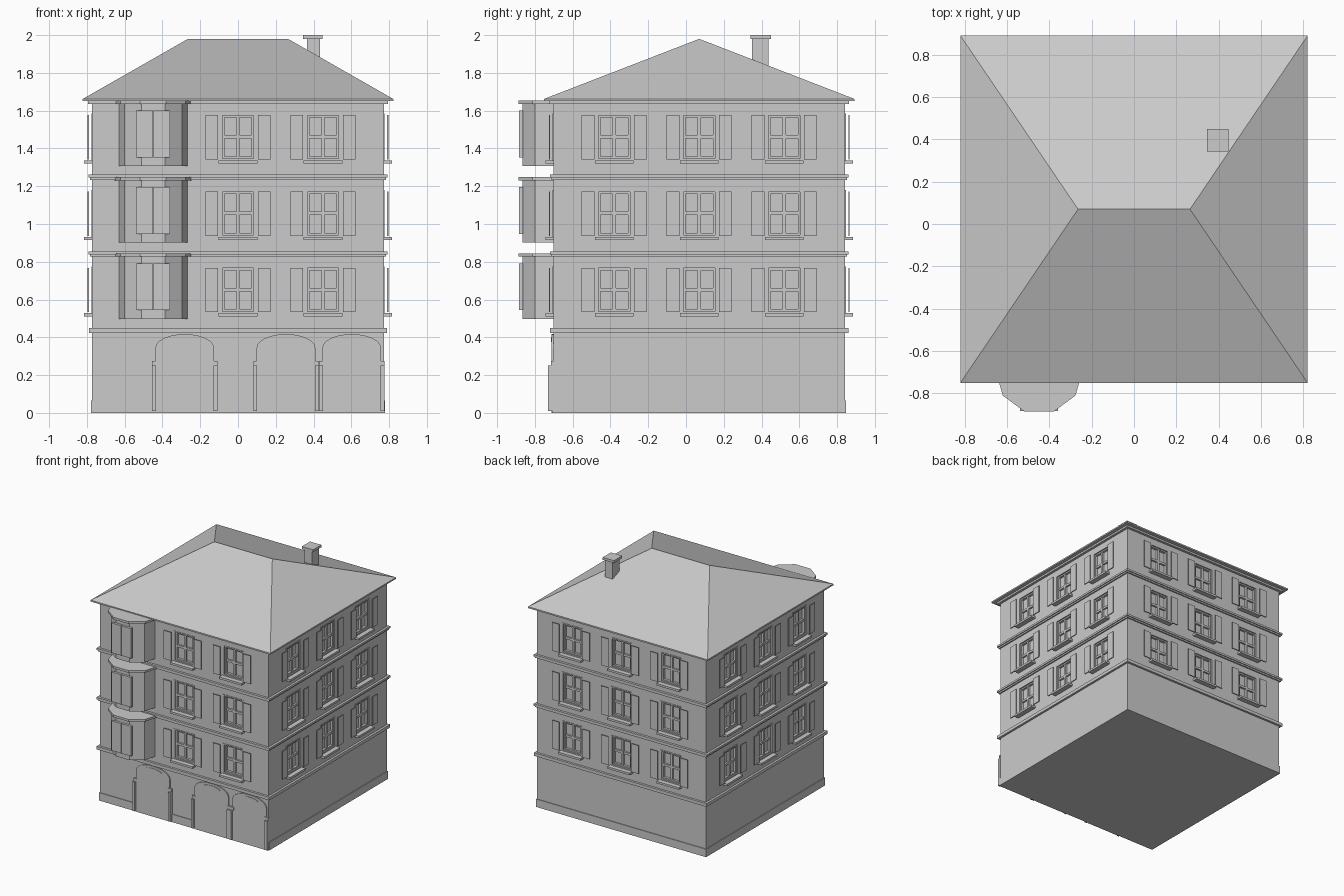
import bpy, bmesh, math
from mathutils import Matrix, Vector

if "Cube" in bpy.data.objects:
    bpy.data.objects.remove(bpy.data.objects["Cube"], do_unlink=True)

GREY = (0.6, 0.6, 0.6, 1)
stone = bpy.data.materials.new("pale_grey")
stone.use_nodes = True
stone.diffuse_color = GREY
stone.node_tree.nodes["Principled BSDF"].inputs["Base Color"].default_value = GREY

CY = 0.07        # centre of the square plan in y
WALL = 0.772     # distance from the centre to each wall
FLOORS = [0.652, 1.056, 1.461]   # window centre heights
HALF_W, HALF_H = 0.083, 0.114    # window opening
BAY_X = -0.449


def finish(name, bm, matrix=None):
    bmesh.ops.recalc_face_normals(bm, faces=bm.faces[:])
    mesh = bpy.data.meshes.new(name)
    bm.to_mesh(mesh)
    bm.free()
    mesh.materials.append(stone)
    return place(name, mesh, matrix)


def place(name, mesh, matrix=None):
    ob = bpy.data.objects.new(name, mesh)
    bpy.context.scene.collection.objects.link(ob)
    if matrix:
        ob.matrix_world = matrix
    return ob


def add_box(bm, x, y, z, matrix=Matrix()):
    """Box from (low, high) pairs."""
    size = Matrix.Diagonal((x[1] - x[0], y[1] - y[0], z[1] - z[0], 1))
    mid = Matrix.Translation((sum(x) / 2, sum(y) / 2, sum(z) / 2))
    bmesh.ops.create_cube(bm, size=1, matrix=matrix @ mid @ size)


def box(name, x, y, z):
    bm = bmesh.new()
    add_box(bm, x, y, z)
    return finish(name, bm)


def square_slab(name, half, z0, z1):
    return box(name, (-half, half), (CY - half, CY + half), (z0, z1))


def add_prism(bm, points, push):
    """Extrude a planar outline along a vector."""
    face = bm.faces.new([bm.verts.new(p) for p in points])
    new = bmesh.ops.extrude_face_region(bm, geom=[face])["geom"]
    bmesh.ops.translate(bm, vec=push, verts=[v for v in new if isinstance(v, bmesh.types.BMVert)])


def add_ring(bm, w, h, border, y):
    for s in (-1, 1):
        add_box(bm, sorted((s * w, s * (w - border))), y, (-h, h))
        add_box(bm, (border - w, w - border), y, sorted((s * h, s * (h - border))))


# Where every ordinary window sits: local -y points out of the wall
slots = []
for side, turn in (("front", 0), ("left", 90), ("back", 180), ("right", 270)):
    for column in (-1, 0, 1):
        if side == "front" and column == -1:
            continue
        for level, z in enumerate(FLOORS):
            matrix = (Matrix.Translation((0, CY, 0)) @ Matrix.Rotation(math.radians(turn), 4, "Z")
                      @ Matrix.Translation((column * 0.45, -WALL, z)))
            slots.append((f"{side}_{level + 1}_{column + 2}", matrix))

# Walls with recessed window openings
walls = square_slab("walls", WALL, 0, 1.645)
bm = bmesh.new()
for _, matrix in slots:
    add_box(bm, (-HALF_W, HALF_W), (-0.03, 0.025), (-HALF_H, HALF_H), matrix)
cutter = finish("window_cutter", bm)
cutter.hide_render = True
cut = walls.modifiers.new("openings", "BOOLEAN")
cut.object = cutter
cut.operation = "DIFFERENCE"
cut.solver = "EXACT"
bpy.context.view_layer.update()
bpy.context.view_layer.objects.active = walls
bpy.ops.object.modifier_apply(modifier=cut.name)
bpy.data.objects.remove(cutter, do_unlink=True)

# Shared window meshes
bm = bmesh.new()
add_ring(bm, 0.093, 0.124, 0.01, (-0.004, 0.01))
add_ring(bm, HALF_W, HALF_H, 0.011, (0.006, 0.025))
add_box(bm, (-0.009, 0.009), (0.009, 0.025), (-0.104, 0.104))
add_box(bm, (-0.073, 0.073), (0.01, 0.025), (-0.009, 0.009))
frame = finish("window_frame_" + slots[0][0], bm, slots[0][1])

bm = bmesh.new()
add_box(bm, (-0.103, 0.103), (-0.042, 0), (-0.141, -0.124))
sill = finish("window_sill_" + slots[0][0], bm, slots[0][1])

bm = bmesh.new()
for s in (-1, 1):
    add_box(bm, sorted((s * 0.105, s * 0.172)), (-0.024, -0.018), (-0.119, 0.115))
shutters = finish("shutters_" + slots[0][0], bm, slots[0][1])

for label, matrix in slots[1:]:
    for part, source in (("window_frame_", frame), ("window_sill_", sill), ("shutters_", shutters)):
        place(part + label, source.data, matrix)

# Plinth, string courses and cornice
square_slab("plinth", WALL + 0.006, 0, 0.065)
square_slab("lower_band", 0.79, 0.424, 0.45)
for z, name in ((0.855, "middle_band"), (1.262, "upper_band")):
    square_slab(name, 0.791, z - 0.016, z)
    square_slab(name + "_moulding", 0.783, z - 0.028, z - 0.016)
square_slab("cornice", 0.793, 1.635, 1.652)

# Hipped roof
EAVE, RIDGE = 0.822, 0.265
bm = bmesh.new()
add_prism(bm, [(sx * EAVE, CY + sy * EAVE, 1.65) for sx, sy in ((-1, -1), (1, -1), (1, 1), (-1, 1))],
          (0, 0, 0.012))
top = max(bm.faces, key=lambda f: f.calc_center_median().z)
a, b, c, d = sorted(top.verts, key=lambda v: math.atan2(v.co.y - CY, v.co.x))
left, right = (bm.verts.new((s * RIDGE, CY, 1.98)) for s in (-1, 1))
bmesh.ops.delete(bm, geom=[top], context="FACES_ONLY")
for ring in ((a, b, right, left), (b, c, right), (c, d, left, right), (d, a, left)):
    bm.faces.new(ring)
finish("hipped_roof", bm)

# Chimney
box("chimney_shaft", (0.364, 0.433), (0.35, 0.438), (1.75, 1.98))
box("chimney_cap", (0.345, 0.448), (0.342, 0.449), (1.98, 2.0))


def bay_outline(halves, z):
    """Mirrored half-outline running from the wall to the front."""
    left_half = [(BAY_X - w, y, z) for w, y in halves]
    return left_half + [(BAY_X + w, y, z) for w, y in reversed(halves)]


# Three-storey bay: body, canopy and window leaves on each floor
for level, z in enumerate(FLOORS):
    bm = bmesh.new()
    add_prism(bm, bay_outline([(0.185, -0.69), (0.153, -0.8), (0.062, -0.865)], z - 0.155), (0, 0, 0.33))
    finish(f"bay_body_{level + 1}", bm)
    bm = bmesh.new()
    add_prism(bm, bay_outline([(0.207, -0.69), (0.172, -0.812), (0.069, -0.888)], z + 0.175), (0, 0, 0.018))
    finish(f"bay_canopy_{level + 1}", bm)
    bm = bmesh.new()
    for s in (-1, 1):
        add_box(bm, sorted((BAY_X + s * 0.002, BAY_X + s * 0.09)), (-0.884, -0.864), (z - 0.108, z + 0.139))
    finish(f"bay_window_{level + 1}", bm)

# Ground floor arches with pilasters and a lens-shaped crown panel
FRONT = CY - WALL
for i, x in enumerate((-0.282, 0.254, 0.602)):
    bm = bmesh.new()
    arc = [(x + 0.155 * math.cos(t), FRONT, 0.345 + 0.072 * math.sin(t))
           for t in (math.pi * k / 12 for k in range(13))]
    add_prism(bm, [(x - 0.155, FRONT, 0), (x + 0.155, FRONT, 0)] + arc, (0, -0.009, 0))
    finish(f"arch_panel_{i + 1}", bm)
    bm = bmesh.new()
    lens = [(x + 0.08 * math.cos(t), FRONT, 0.378 + (0.022 if math.sin(t) > 0 else 0.004) * math.sin(t))
            for t in (math.pi * k / 8 for k in range(16))]
    add_prism(bm, lens, (0, -0.013, 0))
    finish(f"arch_crown_{i + 1}", bm)
    bm = bmesh.new()
    for s in (-1, 1):
        add_box(bm, sorted((x + s * 0.153, x + s * 0.173)), (FRONT - 0.028, FRONT), (0.01, 0.25))
        add_box(bm, sorted((x + s * 0.143, x + s * 0.173)), (FRONT - 0.014, FRONT), (0.25, 0.275))
    finish(f"arch_pilasters_{i + 1}", bm)
